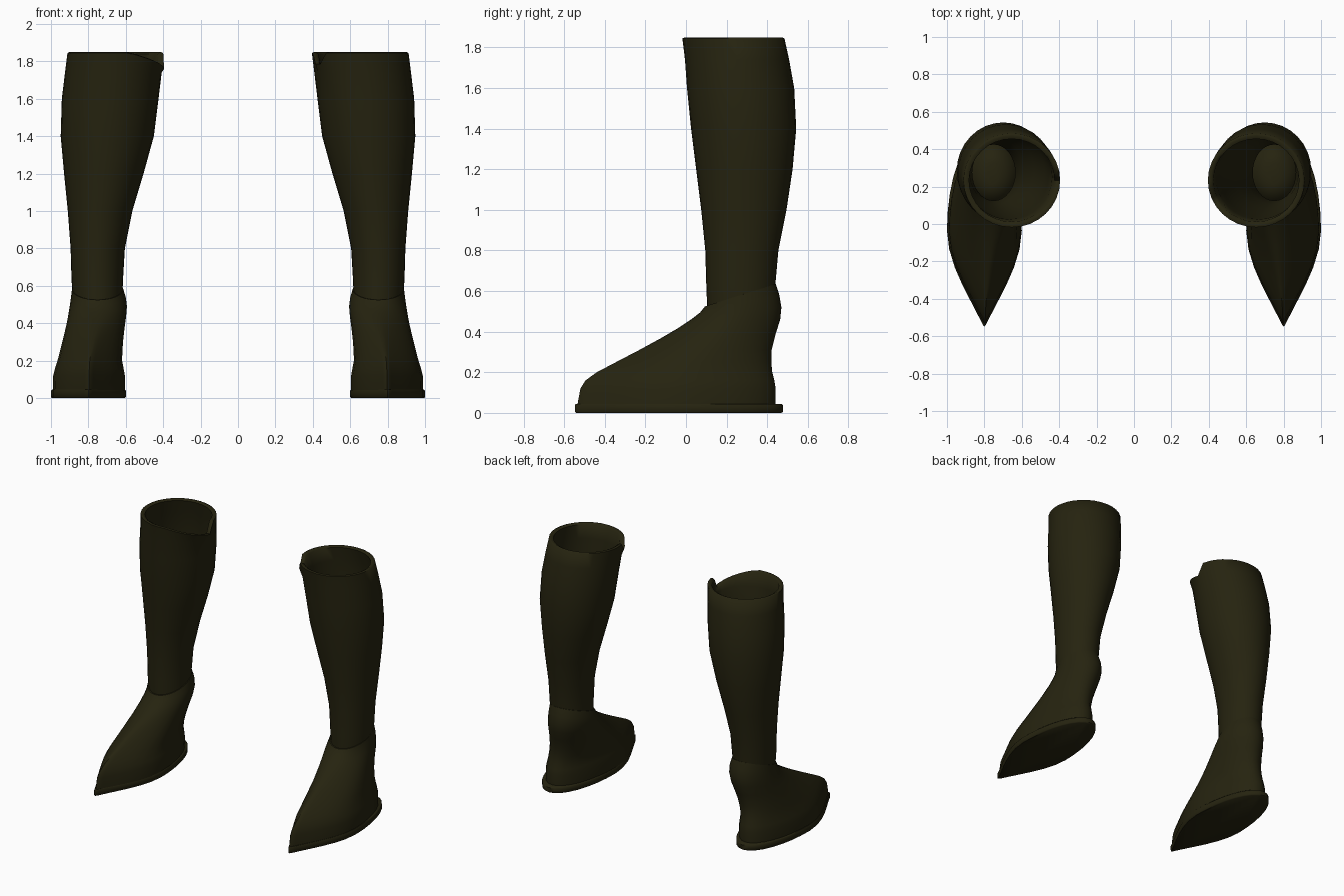
import bpy, bmesh, math

cube = bpy.data.objects.get("Cube")
if cube:
    bpy.data.objects.remove(cube)

leather = bpy.data.materials.new("dark olive leather")
leather.use_nodes = True
OLIVE = (0.019, 0.017, 0.005, 1)
leather.diffuse_color = OLIVE
bsdf = leather.node_tree.nodes["Principled BSDF"]
bsdf.inputs["Base Color"].default_value = OLIVE
bsdf.inputs["Roughness"].default_value = 0.8

SIDES = 32


def ring(x0, x1, yf, yb, zf, zb, point=0.0):
    """Oval outline from heel to toe; point narrows the toe, zf/zb tilt it."""
    verts = []
    for i in range(SIDES):
        a = 2 * math.pi * i / SIDES
        c, s = math.cos(a), math.sin(a)
        pinch = 1 - point * max(0, -c) ** 1.8
        t = (1 + c) / 2
        verts.append(((x0 + x1) / 2 + (x1 - x0) / 2 * s * pinch,
                      yf + (yb - yf) * t, zf + (zb - zf) * t))
    return verts


def loft(name, rings, side, angle=40):
    """Skin a stack of rings, cap both ends; side=-1 mirrors the part."""
    bm = bmesh.new()
    loops = [[bm.verts.new((x * side, y, z)) for x, y, z in r] for r in rings]
    for a, b in zip(loops, loops[1:]):
        for i in range(SIDES):
            j = (i + 1) % SIDES
            bm.faces.new((a[i], a[j], b[j], b[i]))
    bm.faces.new(loops[0])
    bm.faces.new(loops[-1])
    bmesh.ops.recalc_face_normals(bm, faces=bm.faces)
    mesh = bpy.data.meshes.new(name)
    bm.to_mesh(mesh)
    bm.free()
    mesh.materials.append(leather)
    obj = bpy.data.objects.new(name, mesh)
    bpy.context.collection.objects.link(obj)
    bpy.ops.object.select_all(action='DESELECT')
    obj.select_set(True)
    bpy.context.view_layer.objects.active = obj
    bpy.ops.object.shade_smooth_by_angle(angle=math.radians(angle))


def tear(verts, side):
    """Lower the rim where the cuff is torn on the inner front."""
    out = []
    for x, y, z in verts:
        # angle from the inner side towards the front
        a = math.degrees(math.atan2(0.235 - y, 0.65 - x))
        if side < 0 and -8 < a < 75:
            z -= 0.085 * (1 - max(a, 0) / 75)
        if side > 0 and 15 < a < 36:
            z -= 0.06
        out.append((x, y, z))
    return out


# shaft: height, inner x, outer x, front y, back y
SHAFT = [(0.50, .62, .88, .105, .43), (0.63, .615, .89, .10, .44),
         (0.80, .605, .895, .095, .455), (1.0, .565, .91, .075, .495),
         (1.2, .505, .93, .05, .525), (1.4, .45, .948, .025, .543),
         (1.6, .425, .942, .005, .533), (1.74, .408, .925, -.005, .508)]
RIM = (.395, .912, -.018, .485)

# foot: front z, back z, inner x, outer x, front y, back y, toe point
FOOT = [(.04, .04, .605, .99, -.535, .44, .8), (.12, .12, .605, .988, -.52, .442, .8),
        (.16, .16, .612, .978, -.495, .435, .8), (.20, .20, .62, .965, -.44, .425, .75),
        (.25, .25, .618, .952, -.345, .42, .7), (.31, .31, .614, .937, -.23, .422, .6),
        (.37, .39, .606, .92, -.12, .442, .45), (.42, .46, .598, .908, -.035, .464, .3),
        (.46, .52, .594, .90, .025, .47, .2), (.495, .58, .60, .893, .07, .46, .1),
        (.525, .635, .613, .888, .094, .442, 0), (.525, .637, .63, .87, .11, .425, 0)]

for side, label in ((1, "left"), (-1, "right")):
    # sole with a slightly softened edge
    loft(label + "_sole",
         [ring(.605, .995, -.54, .47, 0, 0, .8), ring(.6, 1, -.548, .478, .006, .006, .8),
          ring(.6, 1, -.548, .478, .039, .039, .8), ring(.605, .995, -.54, .47, .045, .045, .8)],
         side, 50)

    # foot
    loft(label + "_foot",
         [ring(x0, x1, yf, yb, zf, zb, p) for zf, zb, x0, x1, yf, yb, p in FOOT], side)

    # shaft: outer wall, cuff, inner wall and domed ankle floor
    def level(z, x0, x1, yf, yb, inset=0):
        return ring(x0 + inset, x1 - inset, yf + inset, yb - inset, z, z)

    rings = [level(*row) for row in SHAFT]
    rings += [tear(level(1.845, *RIM), side), tear(level(1.85, *RIM, .012), side),
              tear(level(1.84, *RIM, .03), side)]
    rings += [level(*row, .03) for row in reversed(SHAFT[2:])]
    rings += [level(.64, *SHAFT[1][1:], .012)]
    rings += [level(.64 + h, *SHAFT[1][1:], inset)
              for h, inset in ((.03, .03), (.06, .07), (.07, .11))]
    loft(label + "_shaft", rings, side, 60)
